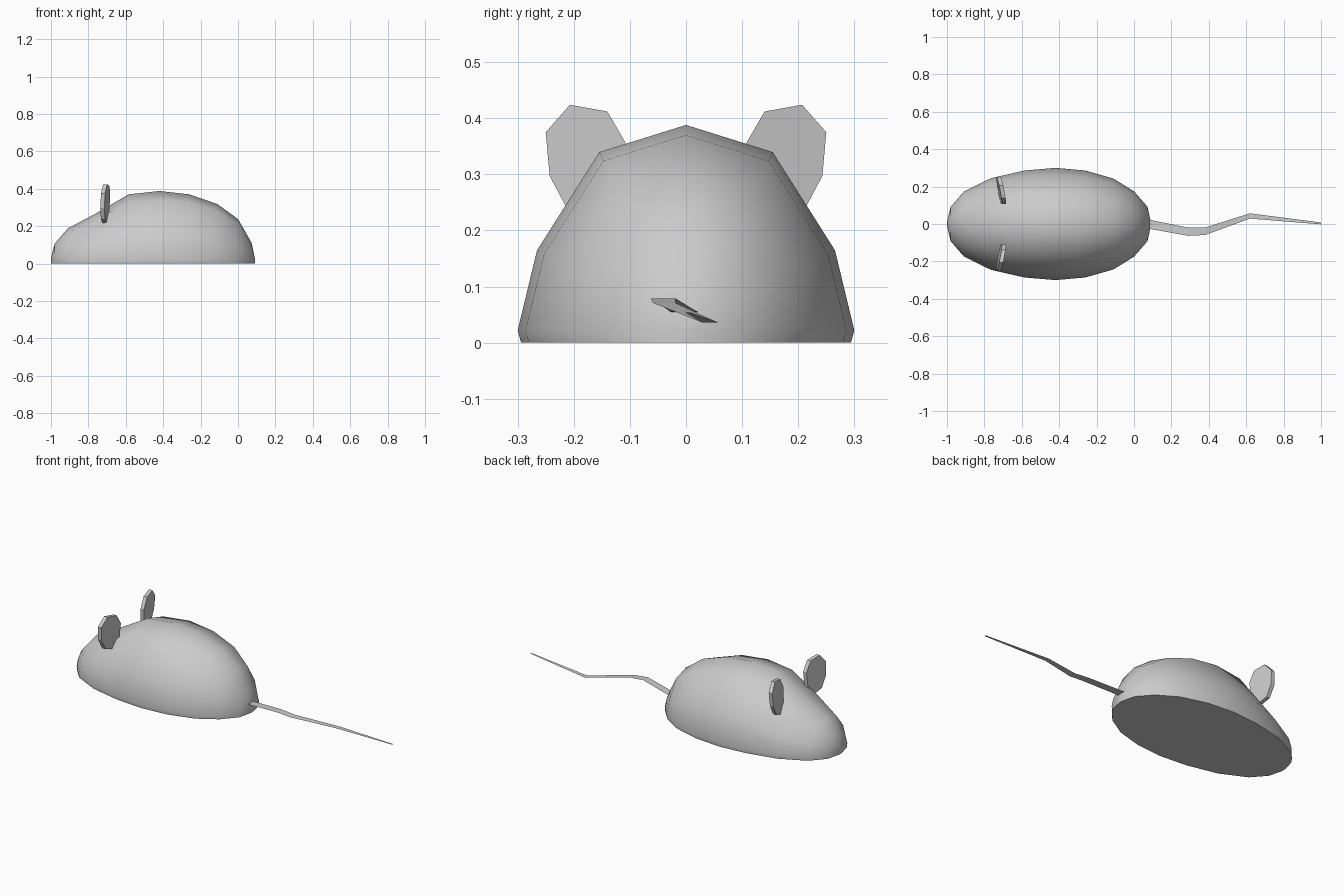
import bpy, math

cube = bpy.data.objects.get("Cube")
if cube:
    bpy.data.objects.remove(cube)

grey = bpy.data.materials.new("light_grey")
grey.use_nodes = True
colour = (0.6, 0.6, 0.6, 1)
grey.diffuse_color = colour
grey.node_tree.nodes["Principled BSDF"].inputs["Base Color"].default_value = colour


def make(name, verts, faces, angle=None):
    mesh = bpy.data.meshes.new(name)
    mesh.from_pydata(verts, [], faces)
    mesh.materials.append(grey)
    obj = bpy.data.objects.new(name, mesh)
    bpy.context.collection.objects.link(obj)
    bpy.ops.object.select_all(action="DESELECT")
    obj.select_set(True)
    bpy.context.view_layer.objects.active = obj
    if angle:
        bpy.ops.object.shade_smooth_by_angle(angle=math.radians(angle))
    return obj


# Body: a half-dome section scaled along x, closed by a tip at each end
BASE = 0.022
half = [(0.98, None), (1, 0), (0.885, 0.39), (0.515, 0.868)]
section = half + [(0, 1)] + [(-y, z) for y, z in reversed(half)]
stations = [  # x, half width, height above the base rim
    (-1, 0.012, 0.008), (-0.98, 0.092, 0.085), (-0.91, 0.173, 0.166),
    (-0.765, 0.245, 0.243), (-0.585, 0.286, 0.348), (-0.42, 0.3, 0.366),
    (-0.26, 0.286, 0.348), (-0.11, 0.243, 0.296), (0, 0.175, 0.216),
    (0.072, 0.092, 0.09), (0.09, 0.012, 0.008)]
n = len(section)
verts = [(x, y * w, 0 if z is None else BASE + z * h)
         for x, w, h in stations for y, z in section]
faces = []
for r in range(len(stations) - 1):
    a, b = r * n, (r + 1) * n
    faces += [(a + i, a + i + 1, b + i + 1, b + i) for i in range(n - 1)]
last = (len(stations) - 1) * n
faces += [tuple(reversed(range(n))), tuple(range(last, last + n))]
# flat underside
faces.append(tuple(r * n for r in range(len(stations))) +
             tuple(r * n + n - 1 for r in reversed(range(len(stations)))))
body = make("body", verts, faces, 50)

# Ears: thin eight-sided plates, turned slightly and mirrored
outline = [(0.207, 0.424), (0.25, 0.375), (0.243, 0.297), (0.21, 0.235),
           (0.15, 0.215), (0.112, 0.27), (0.107, 0.355), (0.14, 0.412)]
for name, side in (("right_ear", 1), ("left_ear", -1)):
    pts = [(-0.71 - 0.2 * (y - 0.175) + 0.06 * (z - 0.32) + t, side * y, z)
           for t in (-0.011, 0.011) for y, z in outline]
    k = len(outline)
    sides = [(i, (i + 1) % k, (i + 1) % k + k, i + k) for i in range(k)]
    ear_faces = sides + [tuple(reversed(range(k))), tuple(range(k, 2 * k))]
    if side < 0:
        ear_faces = [f[::-1] for f in ear_faces]
    make(name, pts, ear_faces)

# Tail: a flat tapering ribbon
path = [(0.03, 0.005, 0.05, 0.024), (0.1, -0.005, 0.056, 0.024),
        (0.29, -0.041, 0.079, 0.022), (0.38, -0.039, 0.071, 0.02),
        (0.62, 0.043, 0.036, 0.014), (1, 0.003, 0.054, 0.005)]
pts = [(x, y + s * w, z) for x, y, z, w in path for s in (-1, 1)]
make("tail", pts, [(2 * i, 2 * i + 2, 2 * i + 3, 2 * i + 1)
                   for i in range(len(path) - 1)])

# Consistent outward faces
for obj in (body, bpy.data.objects["left_ear"], bpy.data.objects["right_ear"]):
    bpy.ops.object.select_all(action="DESELECT")
    obj.select_set(True)
    bpy.context.view_layer.objects.active = obj
    bpy.ops.object.mode_set(mode="EDIT")
    bpy.ops.mesh.select_all(action="SELECT")
    bpy.ops.mesh.normals_make_consistent(inside=False)
    bpy.ops.object.mode_set(mode="OBJECT")
